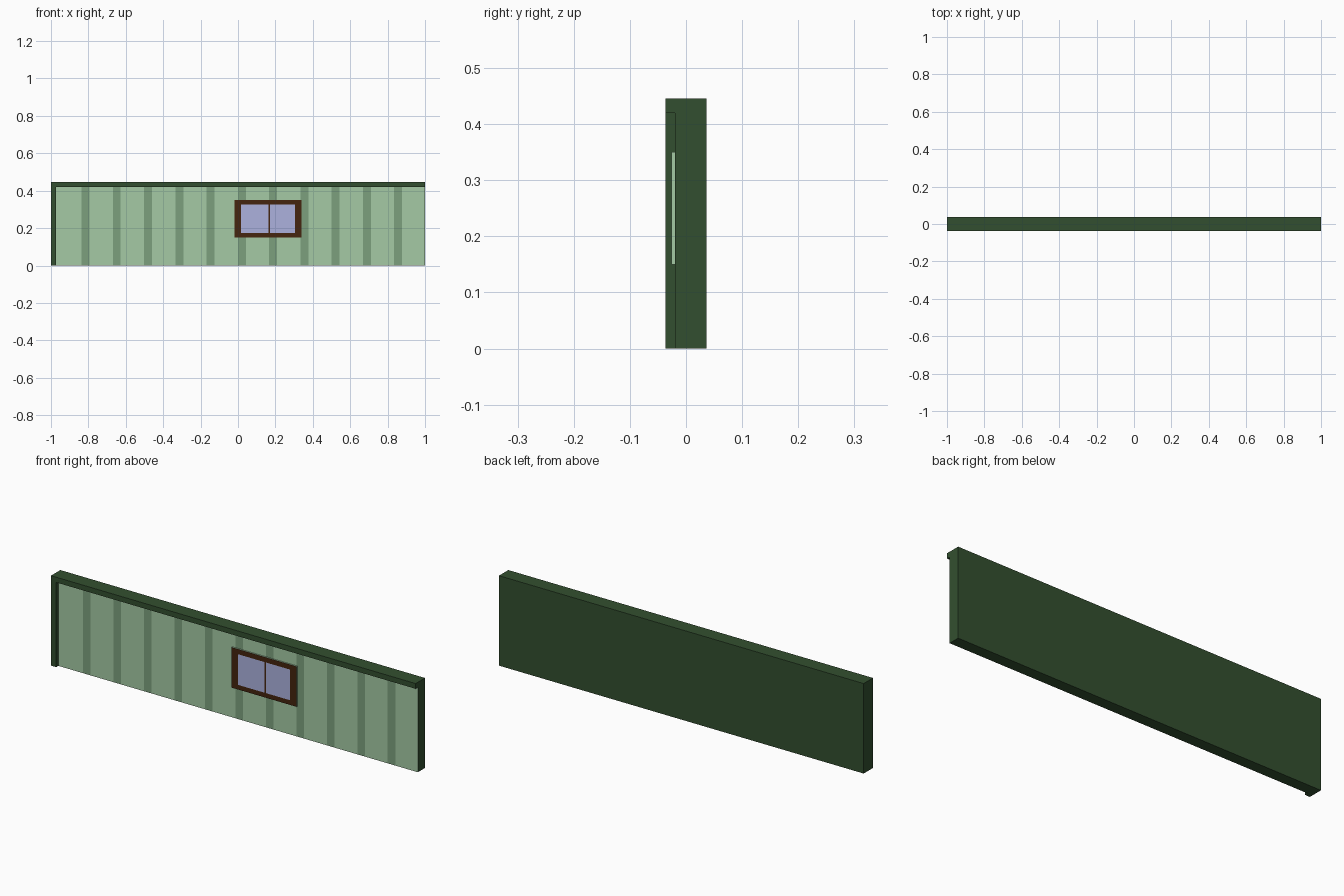
import bpy, bmesh
from mathutils import Vector

if "Cube" in bpy.data.objects:
    bpy.data.objects.remove(bpy.data.objects["Cube"])

def material(name, rgb):
    m = bpy.data.materials.new(name)
    m.diffuse_color = tuple((c / 255) ** 2.2 for c in rgb) + (1,)
    m.use_nodes = True
    m.node_tree.nodes["Principled BSDF"].inputs["Base Color"].default_value = m.diffuse_color
    return m

dark = material("dark_green", (54, 80, 51))
light = material("light_green", (163, 200, 163))
stripe = material("stripe_green", (123, 159, 125))
brown = material("brown", (70, 41, 22))
glass = material("glass_blue", (171, 176, 221))

def box(name, lo, hi, mats):
    lo, hi = Vector(lo), Vector(hi)
    bm = bmesh.new()
    bmesh.ops.create_cube(bm, size=1)
    for v in bm.verts:
        v.co = (lo + hi) / 2 + v.co * (hi - lo)
    me = bpy.data.meshes.new(name)
    bm.to_mesh(me)
    bm.free()
    for m in mats:
        me.materials.append(m)
    ob = bpy.data.objects.new(name, me)
    bpy.context.collection.objects.link(ob)
    return ob

def paint_front(ob, y, xs, zs, pick):
    """Split the front face at plane y into cells and choose a material slot for each."""
    bm = bmesh.new()
    bm.from_mesh(ob.data)
    front = lambda: [f for f in bm.faces if f.normal.y < -0.9
                     and abs(f.calc_center_median().y - y) < 0.002]
    cuts = [((x, 0, 0), (1, 0, 0)) for x in xs] + [((0, 0, z), (0, 0, 1)) for z in zs]
    for co, no in cuts:
        fs = front()
        geom = list({e for f in fs for e in f.edges} | {v for f in fs for v in f.verts}) + fs
        bmesh.ops.bisect_plane(bm, geom=geom, plane_co=co, plane_no=no)
    for f in front():
        c = f.calc_center_median()
        f.material_index = pick(c.x, c.z)
    bm.to_mesh(ob.data)
    bm.free()

Y0, YF = -0.0365, -0.0196   # outer front and recessed panel planes

# Wall block with a recess that leaves the top rail and left post
wall = box("wall", (-1, Y0, 0), (1, 0.0365, 0.446), [dark, light, stripe])
cutter = box("recess_cutter", (-0.972, -0.2, -0.2), (1.2, YF, 0.42), [dark])
cutter.hide_render = True
mod = wall.modifiers.new("recess", 'BOOLEAN')
mod.operation, mod.solver, mod.object = 'DIFFERENCE', 'EXACT', cutter
bpy.context.view_layer.objects.active = wall
bpy.ops.object.modifier_apply(modifier=mod.name)
bpy.data.objects.remove(cutter)

# Painted stripes on the recessed panel
starts = [-0.836 + 0.1671 * i for i in range(11)]
W = 0.042
paint_front(wall, YF, [x + d for x in starts for d in (0, W)], [],
            lambda x, z: 2 if any(s < x < s + W for s in starts) else 1)

# Window: slab with brown frame, mullion and two panes on its front
window = box("window", (-0.018, -0.026, 0.15), (0.34, YF, 0.35), [light, brown, glass])
paint_front(window, -0.026, [0.017, 0.163, 0.171, 0.304], [0.173, 0.325],
            lambda x, z: 2 if 0.173 < z < 0.325 and (0.017 < x < 0.163 or 0.171 < x < 0.304) else 1)
